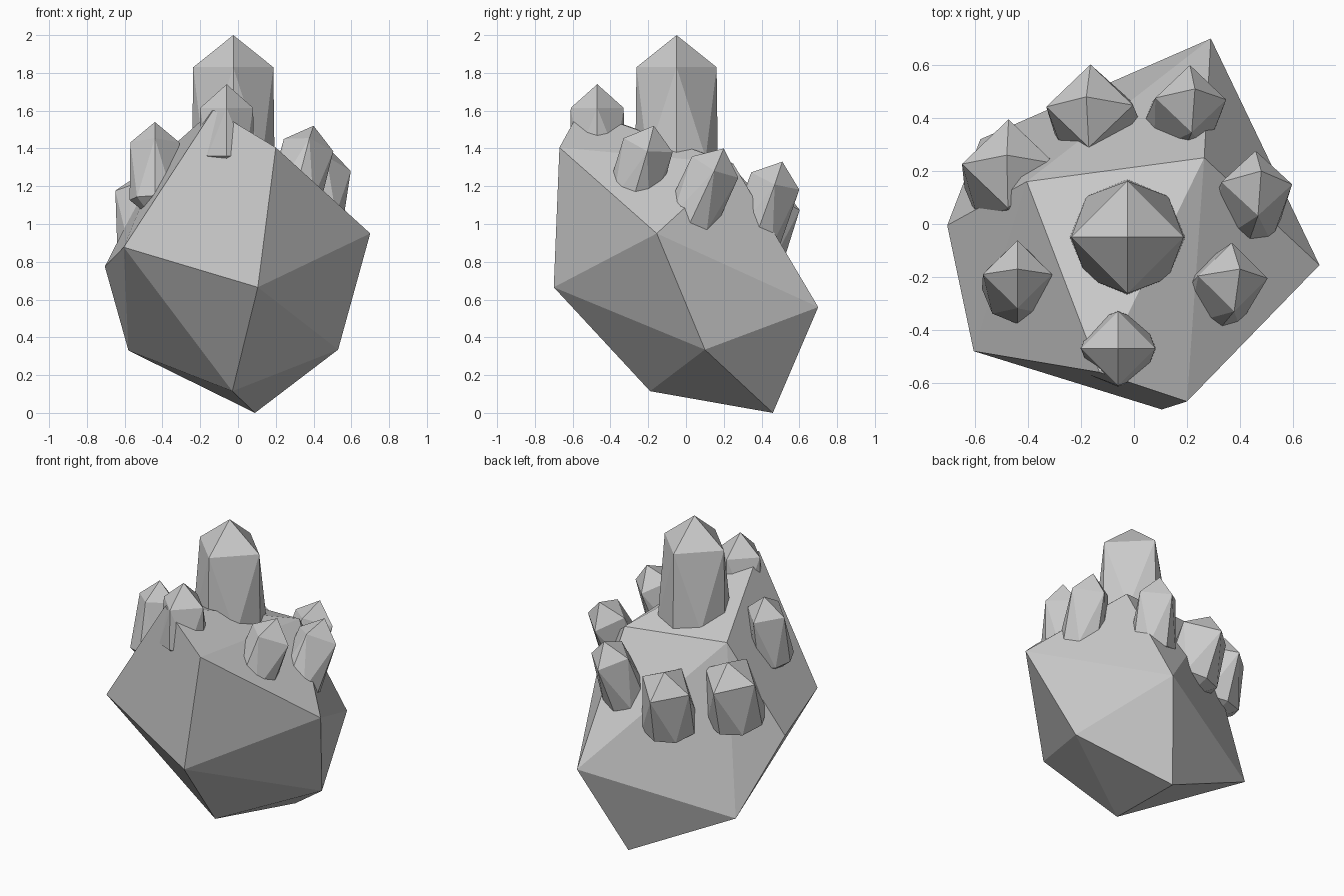
import bpy, bmesh
from math import cos, sin, tau
from mathutils import Vector

if "Cube" in bpy.data.objects:
    bpy.data.objects.remove(bpy.data.objects["Cube"])


def hull(name, points):
    """Flat-faced convex solid around the given points."""
    bm = bmesh.new()
    for p in points:
        bm.verts.new(p)
    res = bmesh.ops.convex_hull(bm, input=bm.verts[:])
    loose = [v for v in bm.verts if not v.link_faces]
    bmesh.ops.delete(bm, geom=loose, context='VERTS')
    bmesh.ops.recalc_face_normals(bm, faces=bm.faces[:])
    mesh = bpy.data.meshes.new(name)
    bm.to_mesh(mesh)
    bm.free()
    ob = bpy.data.objects.new(name, mesh)
    bpy.context.collection.objects.link(ob)
    return ob


def crystal(name, tip, through, radius, cap, length):
    """Column with a four-sided point, leaning along through -> tip."""
    tip = Vector(tip)
    axis = (tip - Vector(through)).normalized()
    turn = Vector((0, 0, 1)).rotation_difference(axis)

    def ring(n, r, down):
        return [tip - axis * down + turn @ Vector((r * cos(tau * i / n), r * sin(tau * i / n), 0))
                for i in range(n)]

    pts = [tip, tip - axis * (length + cap)]
    pts += ring(4, radius, cap) + ring(8, radius * 1.03, length)
    return hull(name, pts)


# Faceted rock body
hull("rock", [
    (0.20, -0.67, 1.405), (0.105, -0.70, 0.665), (-0.03, -0.19, 0.115),
    (0.09, 0.46, 0.0), (0.29, 0.70, 0.56), (0.53, 0.10, 0.335),
    (0.70, -0.155, 0.95), (-0.605, -0.48, 0.877), (-0.705, -0.005, 0.775),
    (-0.58, 0.32, 0.33), (-0.405, 0.16, 1.36), (0.265, 0.25, 1.32),
    (-0.13, -0.56, 1.605)])

# Upright crystals: the tall centre one and the small front one
crystal("main_crystal", (-0.025, -0.05, 2.0), (-0.025, -0.05, 1.0), 0.212, 0.17, 0.65)
crystal("front_crystal", (-0.06, -0.47, 1.74), (-0.06, -0.47, 1.0), 0.14, 0.125, 0.38)

# Leaning crystals around the crown: tip, point on axis, radius
leaning = [
    ("right_front_crystal", (0.40, -0.17, 1.52), (0.33, -0.25, 1.25), 0.135),
    ("right_crystal", (0.48, 0.20, 1.40), (0.43, 0.06, 1.10), 0.135),
    ("back_right_crystal", (0.23, 0.51, 1.33), (0.18, 0.39, 1.00), 0.135),
    ("back_crystal", (-0.18, 0.48, 1.23), (-0.14, 0.37, 0.90), 0.165),
    ("left_back_crystal", (-0.48, 0.26, 1.29), (-0.46, 0.14, 0.90), 0.175),
    ("left_front_crystal", (-0.44, -0.17, 1.54), (-0.44, -0.25, 1.10), 0.13),
]
for name, tip, through, radius in leaning:
    crystal(name, tip, through, radius, 0.11, 0.42)
